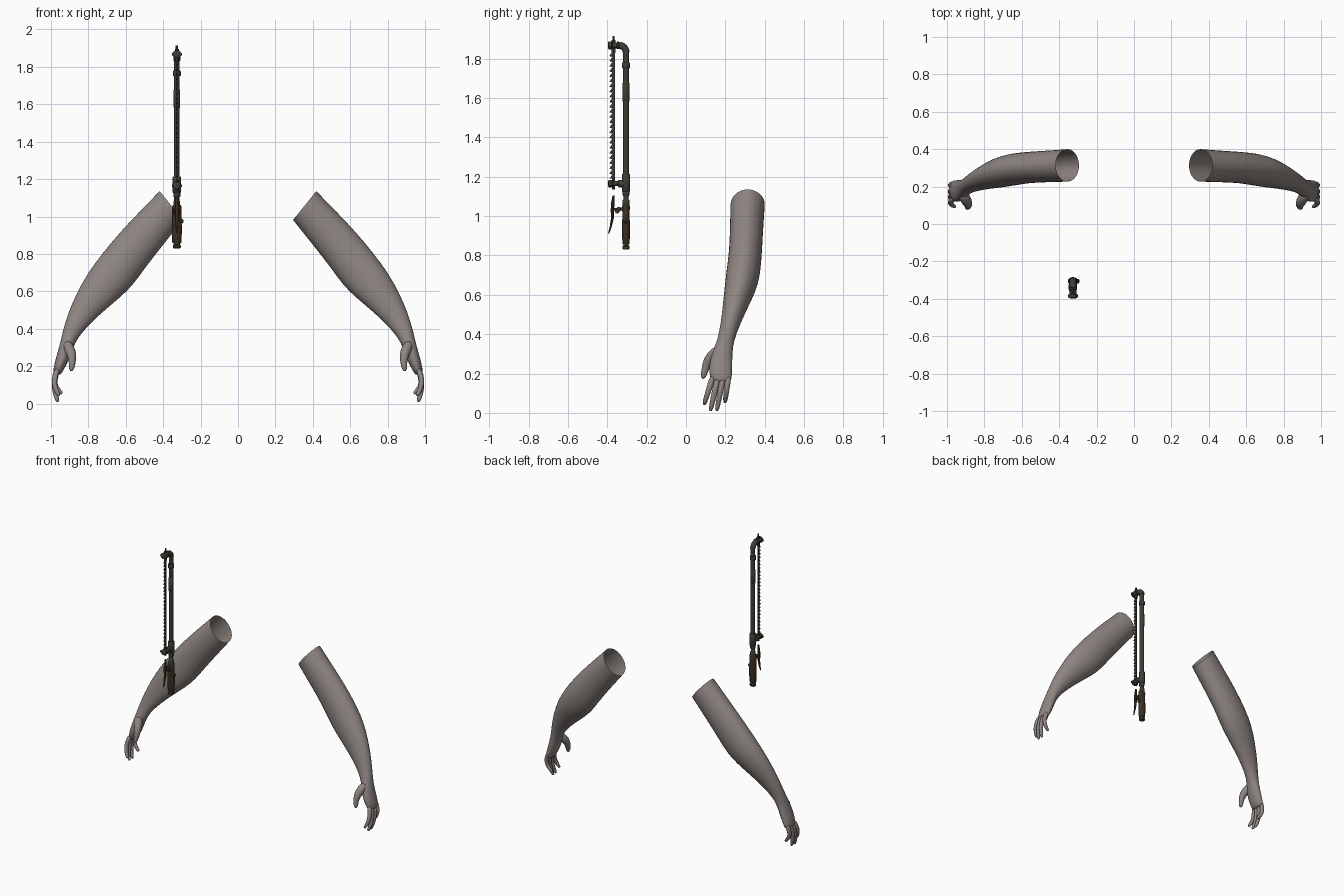
import bpy, bmesh, math
from mathutils import Vector

if "Cube" in bpy.data.objects:
    bpy.data.objects.remove(bpy.data.objects["Cube"])


def material(name, rgb):
    m = bpy.data.materials.new(name)
    m.diffuse_color = (*rgb, 1)
    m.use_nodes = True
    m.node_tree.nodes["Principled BSDF"].inputs["Base Color"].default_value = m.diffuse_color
    return m


SKIN = material("skin", (0.27, 0.235, 0.22))
GREEN = material("dark green metal", (0.042, 0.05, 0.035))
BROWN = material("dark brown wood", (0.043, 0.028, 0.015))
STEEL = material("worn steel", (0.05, 0.04, 0.03))


def finish(name, bm, mat, angle=40):
    bmesh.ops.recalc_face_normals(bm, faces=bm.faces)
    me = bpy.data.meshes.new(name)
    bm.to_mesh(me)
    bm.free()
    me.materials.append(mat)
    ob = bpy.data.objects.new(name, me)
    bpy.context.collection.objects.link(ob)
    bpy.ops.object.select_all(action='DESELECT')
    ob.select_set(True)
    bpy.context.view_layer.objects.active = ob
    bpy.ops.object.shade_smooth_by_angle(angle=math.radians(angle))
    return ob


def loft(name, rings, mat, cap_start=True, cap_end=True, angle=40):
    bm = bmesh.new()
    loops = [[bm.verts.new(p) for p in r] for r in rings]
    n = len(loops[0])
    for a, b in zip(loops, loops[1:]):
        for i in range(n):
            j = (i + 1) % n
            bm.faces.new((a[i], a[j], b[j], b[i]))
    if cap_start:
        bm.faces.new(loops[0])
    if cap_end:
        bm.faces.new(loops[-1])
    return finish(name, bm, mat, angle)


def tube(name, pts, radii, mat, sides=14, wide=1.0, angle=40):
    """Round tube along a path; wide stretches it sideways."""
    pts = [Vector(p) for p in pts]
    rings = []
    for i, p in enumerate(pts):
        t = (pts[min(i + 1, len(pts) - 1)] - pts[max(i - 1, 0)]).normalized()
        ref = Vector((1, 0, 0)) if abs(t.x) < 0.9 else Vector((0, 1, 0))
        u = (ref - t * ref.dot(t)).normalized()
        v = t.cross(u)
        ang = [2 * math.pi * k / sides for k in range(sides)]
        rings.append([p + (u * math.cos(a) * wide + v * math.sin(a)) * radii[i] for a in ang])
    return loft(name, rings, mat, angle=angle)


def mirrored_smooth(ob, levels):
    ob.modifiers.new("mirror", 'MIRROR').use_mirror_merge = False
    s = ob.modifiers.new("smooth", 'SUBSURF')
    s.levels = s.render_levels = levels


# Arms: outer x, z, inner x, z, front y, back y for each section down to the palm
SECTIONS = [
    (.42, 1.137, .293, .98, .225, .402), (.52, 1.035, .395, .853, .222, .394),
    (.626, .925, .495, .725, .219, .388), (.735, .795, .56, .632, .204, .38),
    (.81, .69, .622, .572, .194, .358), (.862, .595, .70, .508, .187, .32),
    (.91, .485, .79, .428, .176, .277), (.938, .385, .858, .35, .16, .243),
    (.953, .315, .885, .29, .130, .236), (.974, .245, .905, .228, .115, .236),
    (.988, .185, .935, .175, .121, .234), (.988, .155, .948, .15, .13, .228),
]
rings = []
for ox, oz, ix, iz, yf, yb in SECTIONS:
    c = Vector(((ox + ix) / 2, (yf + yb) / 2, (oz + iz) / 2))
    h = Vector(((ox - ix) / 2, 0, (oz - iz) / 2))
    w = Vector((0, (yb - yf) / 2, 0))
    rings.append([c + h * math.cos(a) + w * math.sin(a)
                  for a in (2 * math.pi * k / 18 for k in range(18))])
mirrored_smooth(loft("arms", rings, SKIN, cap_start=False, angle=180), 1)

# Fingers: base y, tip y, tip x, tip z
for name, yb, yt, xt, zt in [("index_fingers", .138, .092, .955, .042),
                             ("middle_fingers", .164, .124, .962, .010),
                             ("ring_fingers", .190, .156, .960, .010),
                             ("little_fingers", .216, .198, .940, .052)]:
    pts = []
    for f, x in [(0, .962), (.3, .980), (.6, .983), (.85, (xt + .983) / 2), (.97, xt + .004), (1, xt)]:
        pts.append((x, yb + (yt - yb) * f, .19 + (zt - .19) * f))
    mirrored_smooth(tube(name, pts, [.016, .016, .0145, .013, .010, .005], SKIN, 10, angle=180), 1)

# Thumbs
mirrored_smooth(tube("thumbs", [(.92, .17, .33), (.903, .138, .295), (.889, .111, .262), (.885, .098, .225),
                                (.89, .089, .19), (.892, .085, .172)],
                     [.022, .031, .027, .019, .016, .007], SKIN, 12, angle=180), 1)

# Saw, standing upright
X, Y, BY = -.327, -.305, -.368


def upright(name, profile, mat, y=Y, wide=1.0, sides=14):
    """Turned part from (height, radius) pairs."""
    return tube(name, [(X, y, z) for z, r in profile], [r for z, r in profile], mat, sides, wide)


def crossbar(name, z, profile, mat, wide=1.0, sides=14):
    """Turned part lying front to back from (y, radius) pairs."""
    return tube(name, [(X, y, z) for y, r in profile], [r for y, r in profile], mat, sides, wide)


# Frame pipe with a bent top
bend = [(X, Y - .035 * (1 - math.cos(a)), 1.833 + .035 * math.sin(a))
        for a in (math.pi / 2 * k / 6 for k in range(7))]
path = [(X, Y, 1.10)] + bend + [(X, -.375, 1.868)]
tube("frame_pipe", path, [.0155] * len(path), GREEN)
tube("elbow_fitting", bend, [.0185] * len(bend), GREEN)
for name, lo, hi, r in [("top_collar", 1.75, 1.78, .021), ("middle_collar", 1.58, 1.68, .0175),
                        ("lower_socket", 1.125, 1.215, .022), ("socket_rim", 1.105, 1.13, .019)]:
    upright(name, [(lo, r - .003), (lo + .004, r), (hi - .004, r), (hi, r - .003)], GREEN)

# Blade holders
crossbar("top_holder", 1.868, [(-.397, .014), (-.393, .021), (-.378, .021), (-.374, .016), (-.352, .016),
                              (-.35, .02), (-.342, .02), (-.34, .015)], GREEN, 1.15)
crossbar("lower_holder", 1.165, [(-.397, .012), (-.392, .02), (-.376, .02), (-.372, .013), (-.345, .013),
                                (-.343, .02), (-.325, .02), (-.30, .018)], GREEN, 1.1)
upright("top_bolt", [(1.83, .011), (1.895, .011), (1.897, .006), (1.915, .006)], STEEL, BY, sides=6)
upright("lower_bolt", [(1.135, .008), (1.195, .008)], STEEL, BY, sides=6)
for name, z in [("top_pin", 1.868), ("lower_pin", 1.165)]:
    tube(name, [(X - .027, -.385, z), (X + .027, -.385, z)], [.008] * 2, STEEL, 6)

# Toothed blade
TEETH, LOW, HIGH = 25, 1.19, 1.84
step = (HIGH - LOW) / TEETH
outline = [(-.361, HIGH), (-.361, LOW)]
for k in range(TEETH):
    outline += [(-.390, LOW + k * step), (-.374, LOW + (k + .8) * step)]
bm = bmesh.new()
face = bm.faces.new([bm.verts.new((X - .004, y, z)) for y, z in outline])
ext = bmesh.ops.extrude_face_region(bm, geom=[face])
bmesh.ops.translate(bm, vec=(.008, 0, 0), verts=[v for v in ext["geom"] if isinstance(v, bmesh.types.BMVert)])
finish("blade", bm, STEEL, 20)

# Handle, ferrule and butt
upright("handle", [(.855, .016), (.865, .019), (.93, .021), (1.0, .019), (1.05, .02), (1.062, .016)],
        BROWN, wide=1.3)
upright("ferrule", [(1.055, .016), (1.06, .018), (1.08, .018), (1.085, .014), (1.11, .014)], GREEN)
upright("butt", [(.83, .015), (.834, .019), (.845, .019), (.85, .014), (.862, .014)], GREEN, wide=1.15)
tube("handle_stud", [(X + .015, Y, .975), (X + .03, Y, .975), (X + .035, Y, .975)], [.012, .012, .006], STEEL, 10)

# Hand lever and its pivot
tube("lever", [(X, -.368, 1.105), (X, -.372, 1.07), (X, -.374, 1.03), (X, -.374, .99), (X, -.383, .945),
               (X, -.393, .912)], [.005, .008, .009, .007, .005, .003], BROWN, 8, 1.3)
crossbar("lever_bracket", 1.035, [(-.372, .007), (-.35, .007), (-.349, .013), (-.335, .013), (-.334, .008),
                                 (-.30, .008)], STEEL, sides=10)
tube("lever_pivot", [(X - .02, -.35, 1.025), (X + .02, -.35, 1.025)], [.012] * 2, STEEL, 8)
